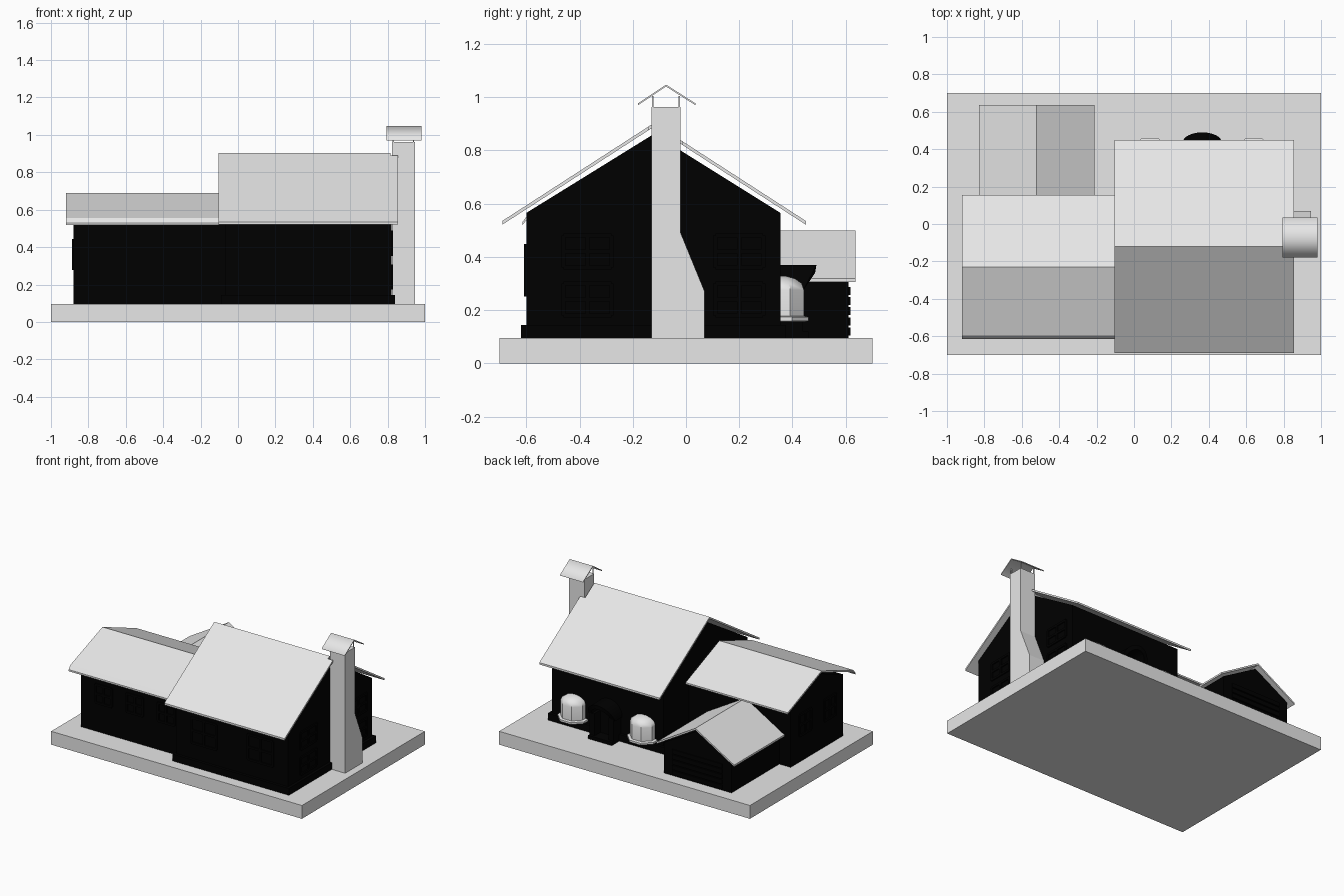
import bpy, bmesh, math
from mathutils import Vector

cube = bpy.data.objects.get("Cube")
if cube:
    bpy.data.objects.remove(cube, do_unlink=True)


def material(name, v):
    m = bpy.data.materials.new(name)
    m.use_nodes = True
    m.diffuse_color = (v, v, v, 1)
    m.node_tree.nodes["Principled BSDF"].inputs["Base Color"].default_value = (v, v, v, 1)
    return m


GREY = material("pale grey", 0.8)
BLACK = material("black", 0.0)
GROUND = 0.096


def finish(name, bm, mat, smooth=None):
    bmesh.ops.recalc_face_normals(bm, faces=bm.faces)
    me = bpy.data.meshes.new(name)
    bm.to_mesh(me)
    bm.free()
    me.materials.append(mat)
    ob = bpy.data.objects.new(name, me)
    bpy.context.collection.objects.link(ob)
    if smooth:
        bpy.ops.object.select_all(action='DESELECT')
        ob.select_set(True)
        bpy.context.view_layer.objects.active = ob
        bpy.ops.object.shade_smooth_by_angle(angle=math.radians(smooth))
    return ob


def prism(name, profile, axis, a, b, mat, smooth=None):
    """Extrude a (horizontal, z) profile along x or y from a to b."""
    bm = bmesh.new()
    pt = (lambda h, z: (a, h, z)) if axis == 'x' else (lambda h, z: (h, a, z))
    face = bm.faces.new([bm.verts.new(pt(h, z)) for h, z in profile])
    new = bmesh.ops.extrude_face_region(bm, geom=[face])["geom"]
    step = Vector((b - a, 0, 0) if axis == 'x' else (0, b - a, 0))
    bmesh.ops.translate(bm, vec=step, verts=[g for g in new if isinstance(g, bmesh.types.BMVert)])
    return finish(name, bm, mat, smooth)


def box(name, x0, x1, y0, y1, z0, z1, mat):
    return prism(name, [(x0, z0), (x1, z0), (x1, z1), (x0, z1)], 'y', y0, y1, mat)


def gable(name, h0, h1, ridge, eave, peak, axis, a, b):
    return prism(name, [(h0, GROUND), (h1, GROUND), (h1, eave), (ridge, peak), (h0, eave)],
                 axis, a, b, BLACK)


def sheet(name, top, t, axis, a, b, smooth=None):
    """Thin roof following the given top line."""
    return prism(name, top + [(h, z - t) for h, z in reversed(top)], axis, a, b, GREY, smooth)


def window(name, axis, at, h, z, w, tall):
    """Raised frame with one mullion and one crossbar on a wall at the given plane."""
    t = 0.008
    bars = [(h - w / 2, h + w / 2, z + s * tall / 2) for s in (-1, 0, 1)]
    for i, (p, q, zz) in enumerate(bars):
        prism(f"{name}_rail_{i}", [(p, zz - t), (q, zz - t), (q, zz + t), (p, zz + t)],
              axis, at - t, at + t, BLACK)
    for i in (-1, 0, 1):
        c = h + i * w / 2
        prism(f"{name}_stile_{i + 1}", [(c - t, z - tall / 2), (c + t, z - tall / 2),
                                        (c + t, z + tall / 2), (c - t, z + tall / 2)],
              axis, at - t, at + t, BLACK)


# Ground slab
box("ground_slab", -1, 1, -0.7, 0.7, 0, GROUND, GREY)

# Walls and plinth
gable("main_walls", -0.6, 0.355, -0.12, 0.565, 0.862, 'x', -0.07, 0.82)
box("main_plinth", -0.09, 0.84, -0.62, 0.375, GROUND, 0.145, BLACK)
gable("wing_walls", -0.53, 0.065, -0.23, 0.54, 0.66, 'x', -0.88, -0.07)
gable("annex_walls", -0.79, -0.25, -0.52, 0.315, 0.47, 'y', 0.05, 0.61)

# Roofs
main_roof = sheet("main_roof", [(-0.69, 0.535), (-0.12, 0.903), (0.45, 0.535)], 0.014,
                  'x', -0.105, 0.855)
sheet("wing_roof", [(-0.615, 0.53), (-0.595, 0.556), (-0.23, 0.69), (0.155, 0.535)], 0.012,
      'x', -0.92, -0.105)
sheet("annex_roof", [(-0.83, 0.318), (-0.52, 0.5), (-0.21, 0.318)], 0.013, 'y', 0.065, 0.637)

# Notch in the main roof where the chimney passes
notch = box("chimney_notch_cutter", 0.815, 1, -0.14, -0.015, 0.7, 1, GREY)
notch.hide_render = True
notch.hide_viewport = True
cut = main_roof.modifiers.new("chimney_notch", 'BOOLEAN')
cut.operation = 'DIFFERENCE'
cut.object = notch
cut.solver = 'EXACT'

# Chimney with posts and folded cap
prism("chimney", [(-0.13, GROUND), (0.07, GROUND), (0.07, 0.27), (-0.02, 0.49),
                  (-0.02, 0.963), (-0.13, 0.963)], 'x', 0.823, 0.946, GREY)
for i, x in enumerate((0.827, 0.936)):
    for j, y in enumerate((-0.128, -0.028)):
        box(f"cap_post_{i}_{j}", x, x + 0.006, y, y + 0.006, 0.96, 1.005, GREY)
sheet("chimney_cap", [(-0.18, 0.977), (-0.075, 1.047), (0.035, 0.977)], 0.007,
      'x', 0.795, 0.98, 80)


def bay(name, x):
    """Octagonal domed bay on a flared sill, turned flat side outward."""
    bm = bmesh.new()
    rings = [(0.09, 0.155), (0.105, 0.16), (0.105, 0.174), (0.088, 0.178), (0.088, 0.275),
             (0.08, 0.3), (0.055, 0.318), (0.02, 0.328)]
    loops = []
    for apothem, z in rings:
        r = apothem / math.cos(math.pi / 8)
        loops.append([bm.verts.new((x + r * math.cos((k + 0.5) * math.pi / 4),
                                    0.355 + r * math.sin((k + 0.5) * math.pi / 4), z))
                      for k in range(8)])
    for lo, hi in zip(loops, loops[1:]):
        for k in range(8):
            bm.faces.new((lo[k], lo[k - 1], hi[k - 1], hi[k]))
    bm.faces.new(loops[0])
    bm.faces.new(loops[-1])
    finish(name, bm, GREY, 40)


bay("bay_window_left", 0.64)
bay("bay_window_right", 0.085)

# Arched porch: jambs, step and a hood that leans out towards its crown
for side in (-1, 1):
    c = 0.365 + side * 0.075
    box(f"porch_jamb_{side + 1}", c - 0.02, c + 0.02, 0.35, 0.44, GROUND, 0.28, BLACK)
box("porch_step", 0.27, 0.46, 0.35, 0.46, GROUND, 0.12, BLACK)
box("porch_door", 0.3, 0.43, 0.35, 0.375, GROUND, 0.28, BLACK)
bm = bmesh.new()
strips = []
for k in range(17):
    a = math.pi * k / 16
    s = math.sin(a)
    row = []
    for r, y in ((0.105, 0.345), (0.105, 0.435 + 0.055 * s), (0.075, 0.435 + 0.05 * s), (0.075, 0.345)):
        row.append(bm.verts.new((0.365 + r * math.cos(a), y, 0.265 + r * s)))
    strips.append(row)
for p, q in zip(strips, strips[1:]):
    for k in range(4):
        bm.faces.new((p[k], p[k - 1], q[k - 1], q[k]))
bm.faces.new(strips[0])
bm.faces.new(strips[-1])
finish("porch_hood", bm, BLACK)

# Windows on the front, back and gable walls
for i, x in enumerate((-0.7, -0.45, -0.2)):
    window(f"wing_front_window_{i}", 'y', -0.53, x, 0.37, 0.13, 0.13)
for i, x in enumerate((0.15, 0.6)):
    window(f"main_front_window_{i}", 'y', -0.6, x, 0.35, 0.2, 0.18)
for i, y in enumerate((-0.37, 0.2)):
    for j, z in enumerate((0.24, 0.42)):
        window(f"main_gable_window_{i}_{j}", 'x', 0.82, y, z, 0.18, 0.12)
for i, y in enumerate((-0.38, -0.1)):
    window(f"wing_gable_window_{i}", 'x', -0.88, y, 0.36, 0.13, 0.15)

# Slatted door on the annex
for i in range(5):
    z = 0.105 + i * 0.038
    box(f"annex_door_slat_{i}", -0.72, -0.32, 0.6, 0.618, z, z + 0.03, BLACK)
